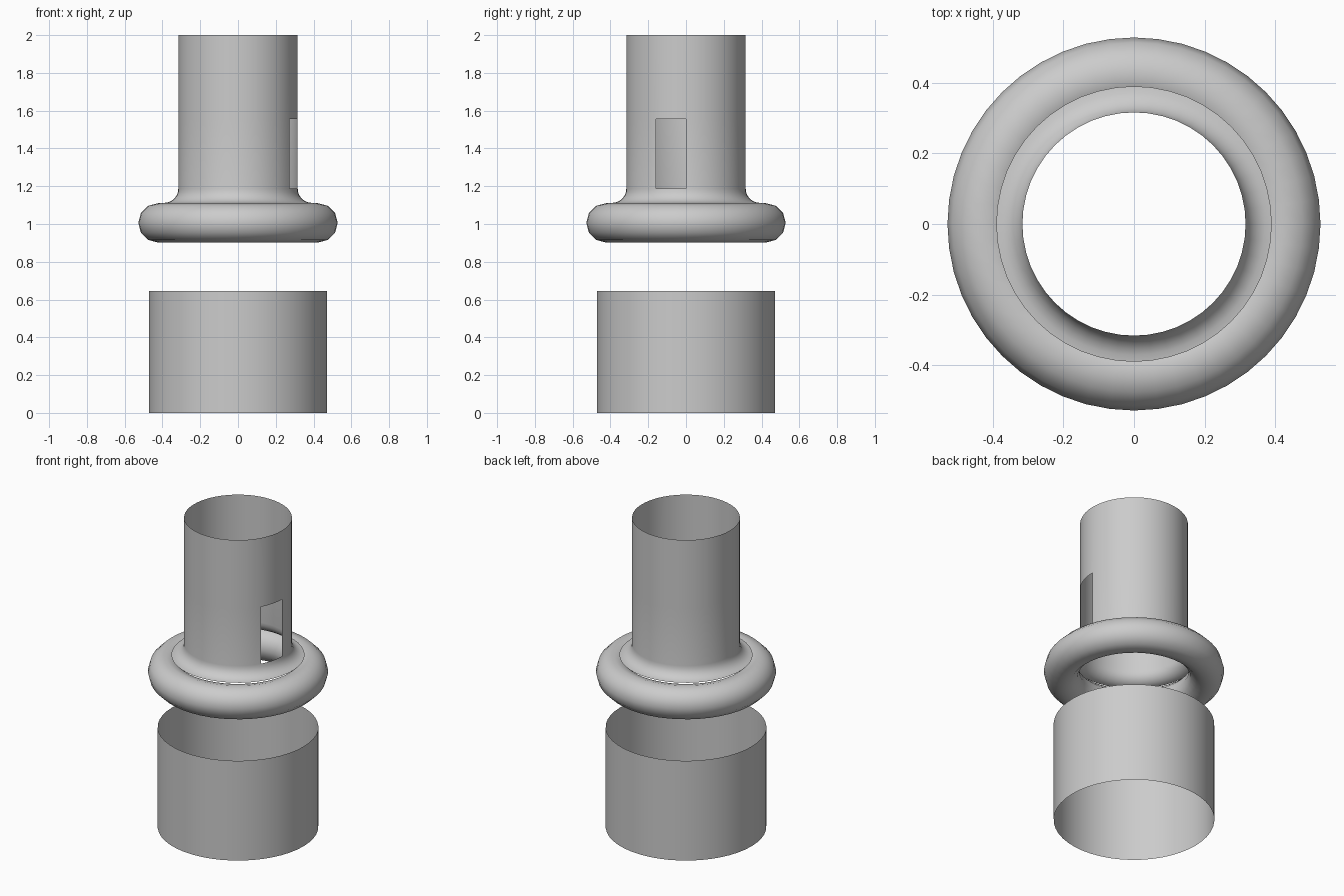
import bpy, bmesh
from math import sin, cos, pi

if "Cube" in bpy.data.objects:
    bpy.data.objects.remove(bpy.data.objects["Cube"])

SEGS = 48


def revolve(name, profile, closed=False, skip=lambda ring, seg: False):
    """Sweep an (r, z) profile around z; skip() leaves faces open."""
    bm = bmesh.new()
    grid = [[bm.verts.new((r * cos(2 * pi * s / SEGS), r * sin(2 * pi * s / SEGS), z))
             for s in range(SEGS)] for r, z in profile]
    count = len(grid) if closed else len(grid) - 1
    for i in range(count):
        a, b = grid[i], grid[(i + 1) % len(grid)]
        for s in range(SEGS):
            if not skip(i, s):
                t = (s + 1) % SEGS
                bm.faces.new((a[s], a[t], b[t], b[s]))
    mesh = bpy.data.meshes.new(name)
    bm.to_mesh(mesh)
    bm.free()
    obj = bpy.data.objects.new(name, mesh)
    bpy.context.collection.objects.link(obj)
    mesh.shade_smooth()
    return obj


# Lower open sleeve
revolve("lower_sleeve", [(0.471, 0), (0.471, 0.645)])

# Rounded ring, twelve-sided section
revolve("collar_ring",
        [(0.424 + 0.104 * cos(k * pi / 6), 1.006 + 0.104 * sin(k * pi / 6))
         for k in range(12)], closed=True)

# Upper tube: flared foot, then straight wall with a window on the right side
flare_steps = 6
flare = [(0.39 - 0.074 * sin(k * pi / 2 / flare_steps),
          1.187 - 0.075 * cos(k * pi / 2 / flare_steps))
         for k in range(flare_steps + 1)]
wall = [(0.316, 1.555), (0.316, 2.0)]
revolve("upper_tube", flare + wall,
        skip=lambda ring, seg: ring == flare_steps and seg >= SEGS - 4)
